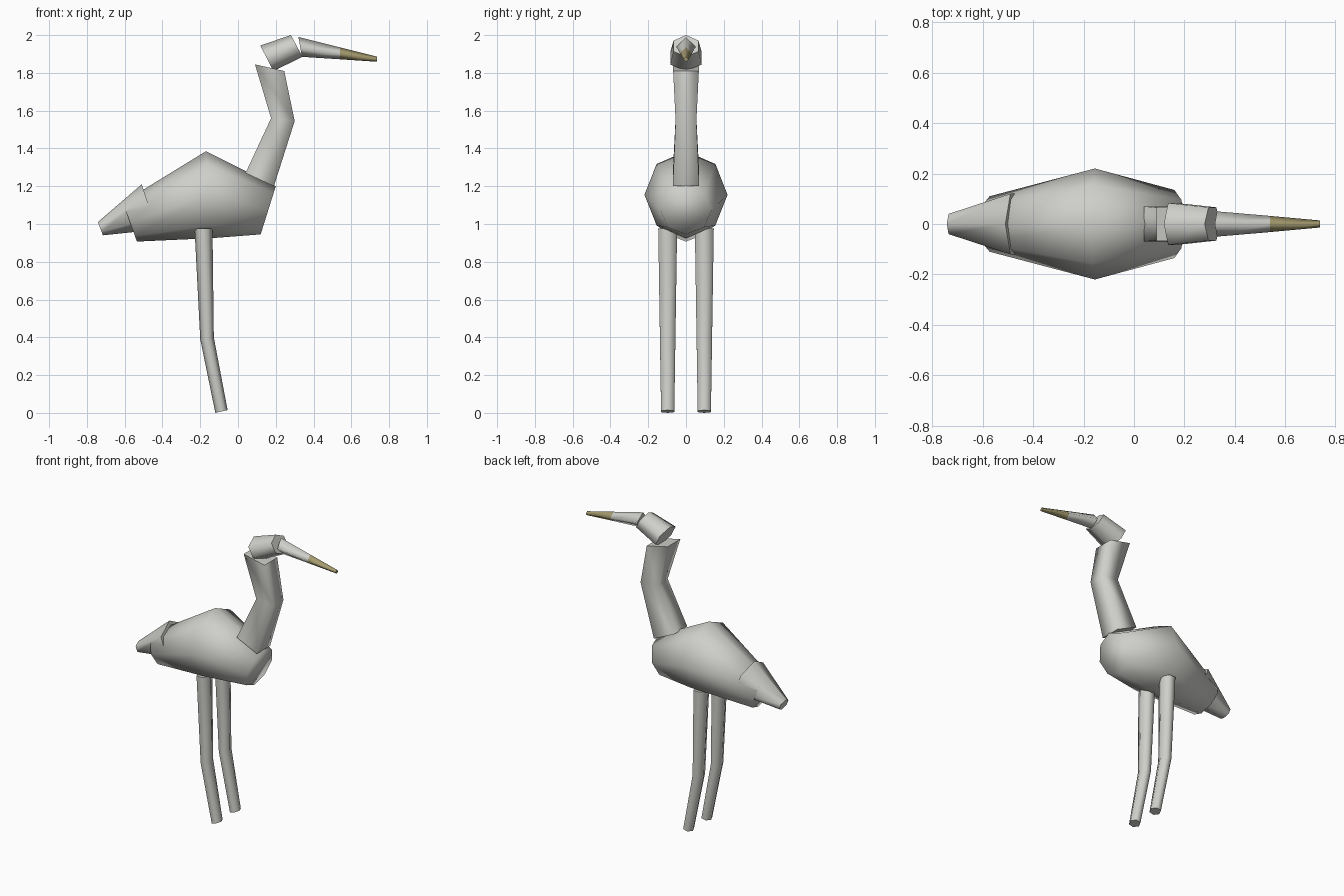
import bpy
import bmesh
from math import cos, sin, pi
from mathutils import Vector

cube = bpy.data.objects.get("Cube")
if cube:
    bpy.data.objects.remove(cube, do_unlink=True)


def make_material(name, color):
    mat = bpy.data.materials.new(name)
    mat.use_nodes = True
    mat.diffuse_color = color
    bsdf = next(n for n in mat.node_tree.nodes if n.type == 'BSDF_PRINCIPLED')
    bsdf.inputs["Base Color"].default_value = color
    bsdf.inputs["Roughness"].default_value = 0.8
    return mat


plumage = make_material("pale_grey", (0.62, 0.62, 0.59, 1))
horn = make_material("dull_yellow", (0.38, 0.33, 0.16, 1))


def tube(name, rings, sides, flat=False, y=0.0, sharp_caps=True):
    """Loft rings given as (top x, top z, bottom x, bottom z, half width)."""
    angles = [2 * pi * (i + 0.5 * flat) / sides for i in range(sides)]
    c_max = max(cos(a) for a in angles)
    s_max = max(sin(a) for a in angles)
    bm = bmesh.new()
    loops = []
    for tx, tz, bx, bz, hw in rings:
        top, bottom = Vector((tx, y, tz)), Vector((bx, y, bz))
        centre, up = (top + bottom) / 2, (top - bottom) / 2
        side = Vector((0, hw, 0))
        loops.append([bm.verts.new(centre + up * (cos(a) / c_max)
                                   + side * (sin(a) / s_max)) for a in angles])
    for lower, upper in zip(loops, loops[1:]):
        for i in range(sides):
            j = (i + 1) % sides
            bm.faces.new((lower[i], lower[j], upper[j], upper[i]))
    caps = [bm.faces.new(loops[0]), bm.faces.new(loops[-1])]
    bmesh.ops.recalc_face_normals(bm, faces=bm.faces)
    for face in bm.faces:
        face.smooth = True
    if sharp_caps:
        for cap in caps:
            for edge in cap.edges:
                edge.smooth = False
    mesh = bpy.data.meshes.new(name)
    bm.to_mesh(mesh)
    bm.free()
    mesh.materials.append(plumage)
    obj = bpy.data.objects.new(name, mesh)
    bpy.context.collection.objects.link(obj)
    return obj


# Body, widest at the hump of the back
tube("body", [(-0.61, 1.115, -0.535, 0.907, 0.11),
              (-0.17, 1.385, -0.14, 0.925, 0.22),
              (0.20, 1.20, 0.12, 0.945, 0.135)], 8, sharp_caps=False)

# Tail cone sunk into the rear of the body
tube("tail", [(-0.742, 1.01, -0.715, 0.94, 0.04),
              (-0.51, 1.21, -0.43, 0.97, 0.12)], 6)

# Square, bent neck
tube("neck", [(0.04, 1.27, 0.19, 1.20, 0.07),
              (0.175, 1.56, 0.30, 1.545, 0.055),
              (0.09, 1.845, 0.245, 1.81, 0.068)], 4, flat=True)

# Head
tube("head", [(0.118, 1.945, 0.187, 1.81, 0.083),
              (0.28, 2.0, 0.342, 1.885, 0.066)], 6)

# Beak with a coloured front half
beak = tube("beak", [(0.32, 1.99, 0.338, 1.885, 0.05),
                     (0.54, 1.935, 0.54, 1.872, 0.032),
                     (0.737, 1.886, 0.737, 1.859, 0.014)], 4)
beak.data.materials.append(horn)
for poly in beak.data.polygons:
    poly.material_index = int(poly.center.x > 0.56)

# Legs, bent forward below the joint
for label, side in (("left", 1), ("right", -1)):
    tube(label + "_leg", [(-0.23, 0.975, -0.135, 0.975, 0.05),
                          (-0.20, 0.39, -0.128, 0.40, 0.041),
                          (-0.12, 0.0, -0.055, 0.015, 0.035)],
         6, y=side * 0.097)
